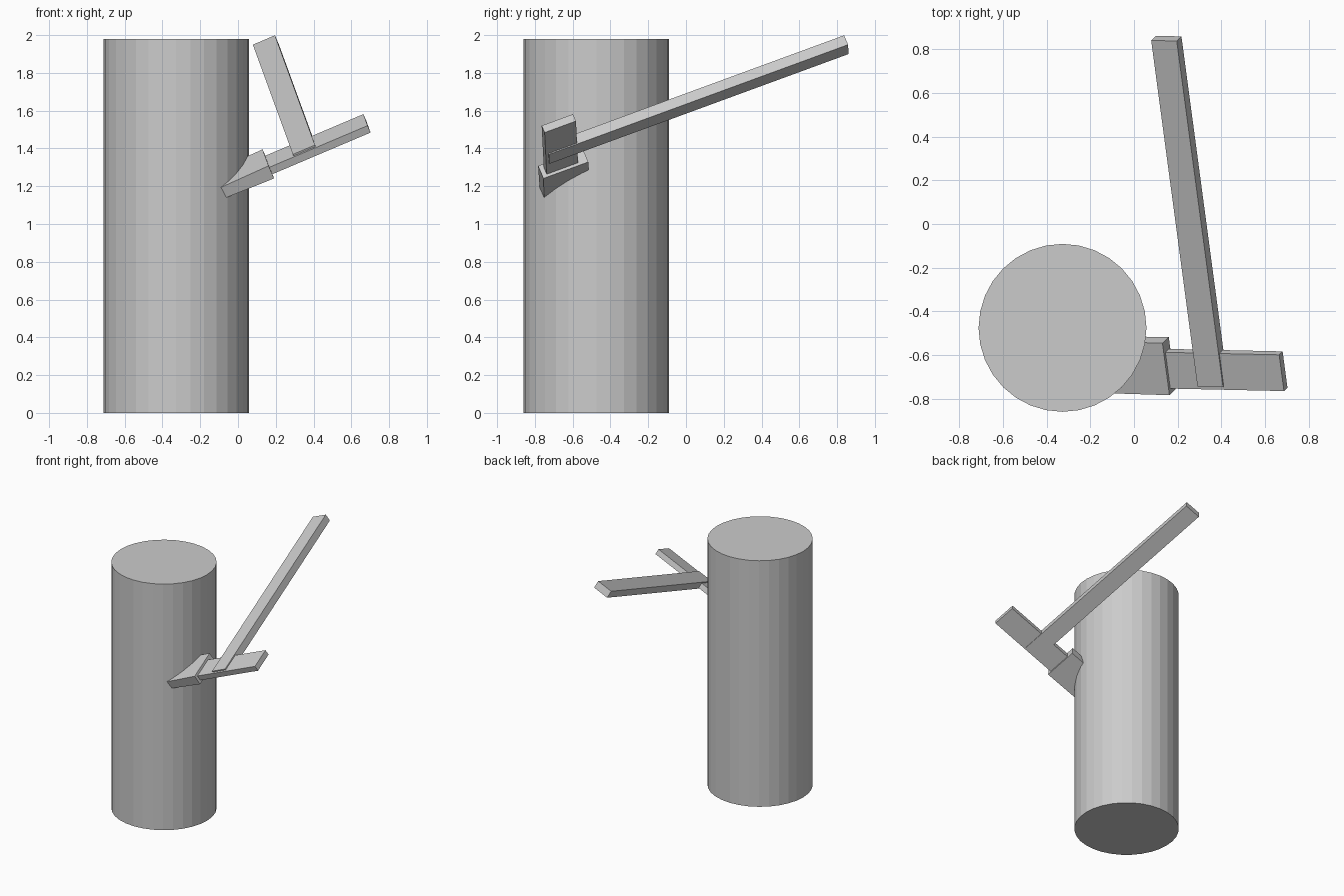
import bpy
from mathutils import Vector

if "Cube" in bpy.data.objects:
    bpy.data.objects.remove(bpy.data.objects["Cube"])

# Tilted frame of the axe: u along the head, v along the haft, w through the thickness
u = Vector((0.92, -0.02, 0.39)).normalized()
v = Vector((-0.122, 0.932, 0.343))
v = (v - u * v.dot(u)).normalized()
w = u.cross(v)
origin = Vector((0.162, -0.783, 1.308))


def block(name, us, vs, ws, tip=None):
    """Box in the axe frame; tip gives another thickness range at the low-u end."""
    tip = tip or ws
    verts = [origin + u * us[i] + v * vs[j] + w * (tip if i == 0 else ws)[k]
             for i in (0, 1) for j in (0, 1) for k in (0, 1)]
    faces = [(0, 1, 3, 2), (4, 6, 7, 5), (0, 4, 5, 1),
             (2, 3, 7, 6), (0, 2, 6, 4), (1, 5, 7, 3)]
    mesh = bpy.data.meshes.new(name)
    mesh.from_pydata(verts, [], faces)
    obj = bpy.data.objects.new(name, mesh)
    bpy.context.collection.objects.link(obj)
    return obj


# Tree trunk, flat-faceted cylinder
bpy.ops.mesh.primitive_cylinder_add(vertices=32, radius=0.384, depth=1.98,
                                    location=(-0.327, -0.475, 0.99))
bpy.context.object.name = "trunk"

# Blade, sunk into the trunk
block("blade", (-0.40, 0.0), (0.0, 0.255), (-0.078, 0.0), tip=(-0.070, -0.010))

# Shank of the axe head behind the blade
block("head_shank", (-0.01, 0.565), (0.025, 0.203), (-0.062, -0.019))

# Haft, passing through the shank
block("haft", (0.141, 0.268), (0.041, 1.741), (-0.068, -0.010))
